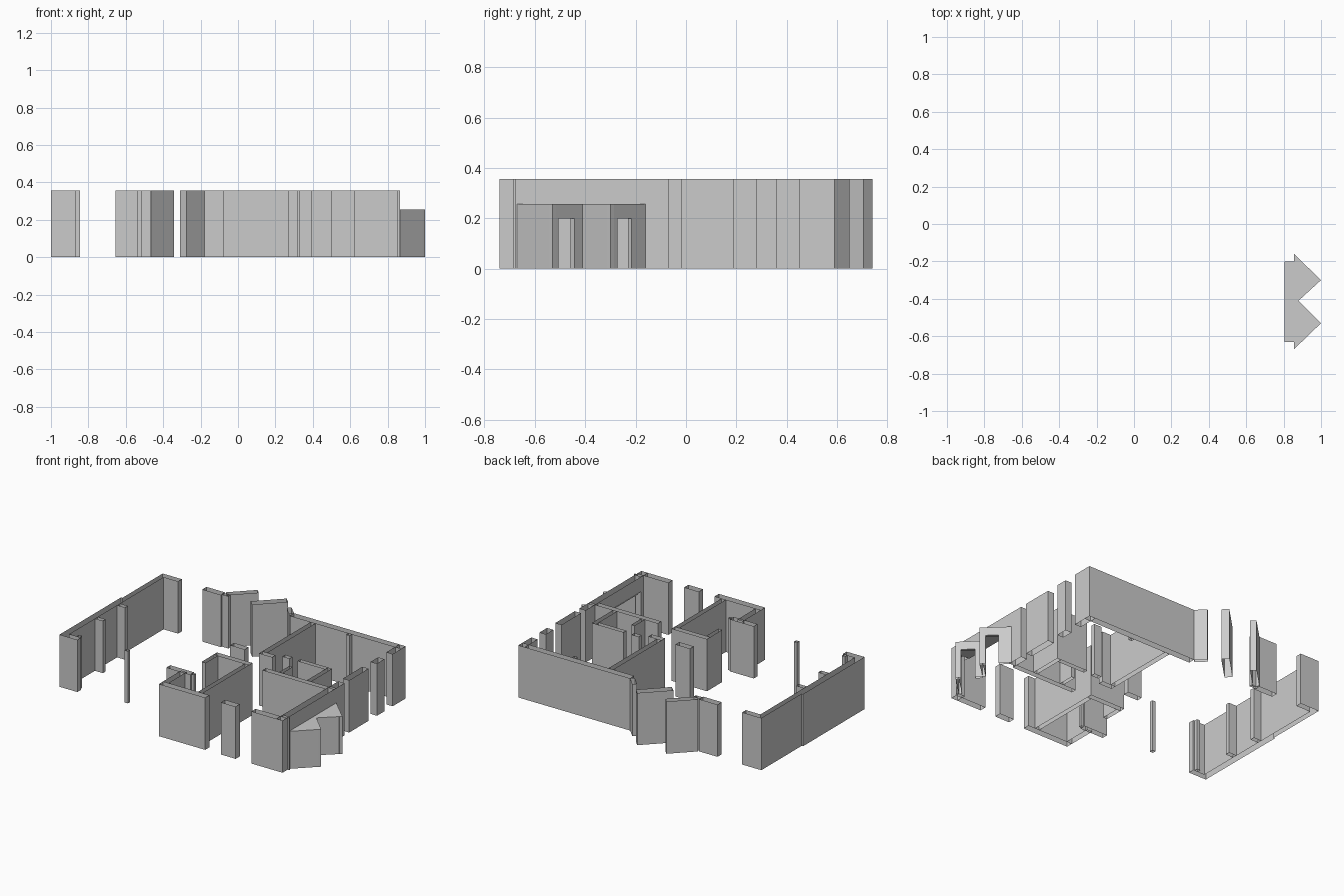
import bpy, bmesh
from mathutils import Vector

if "Cube" in bpy.data.objects:
    bpy.data.objects.remove(bpy.data.objects["Cube"])

H = 0.357     # wall height
BAY = 0.256   # bay height
DOOR = 0.20   # bay opening height
R = 0.855     # outer face of the right wall


def prism(name, pts, z0=0.0, z1=H, bottom=False, top=False):
    """Upright shell over a plan outline; open at the ends unless capped."""
    bm = bmesh.new()
    lo = [bm.verts.new((x, y, z0)) for x, y in pts]
    hi = [bm.verts.new((x, y, z1)) for x, y in pts]
    n = len(pts)
    for i in range(n):
        j = (i + 1) % n
        bm.faces.new((lo[i], lo[j], hi[j], hi[i]))
    if bottom:
        bm.faces.new(lo[::-1])
    if top:
        bm.faces.new(hi)
    me = bpy.data.meshes.new(name)
    bm.to_mesh(me)
    bm.free()
    ob = bpy.data.objects.new(name, me)
    bpy.context.collection.objects.link(ob)
    return ob


def wall(name, x0, x1, y0, y1, z0=0.0, z1=H):
    return prism(name, [(x0, y0), (x1, y0), (x1, y1), (x0, y1)], z0, z1)


def slab(name, p, q, t, z0=0.0, z1=H, bottom=False):
    """Wall of thickness t on the left of the line p-q."""
    p, q = Vector(p), Vector(q)
    d = (q - p).normalized()
    n = Vector((-d.y, d.x)) * t
    return prism(name, [p, q, q + n, p + n], z0, z1, bottom)


# Left outer wall: stepped outline with returns at both ends, plus pilasters
prism("left_wall", [(-1, -.50), (-.865, -.50), (-.865, -.46), (-.955, -.46),
                    (-.955, .56), (-.845, .56), (-.845, .60), (-.99, .60),
                    (-.99, .165), (-1, .165)])
for i, y in enumerate((-.17, .07)):
    wall(f"left_pilaster_{i}", -.955, -.895, y - .012, y + .018)
wall("left_front_nub", -.90, -.875, -.46, -.435)
wall("column", -.537, -.513, -.457, -.433)

# Back wall with end stub and slanted walls
wall("back_wall", .01, R, .545, .59)
wall("back_left_stub", -.655, -.515, .55, .595)
wall("back_left_jamb", -.515, -.465, .56, .585)
slab("back_slant_a", (-.37, .74), (-.51, .60), .04)
slab("back_slant_b", (-.15, .74), (-.31, .58), .05)
slab("back_slant_jamb", (.01, .59), (-.05, .65), .03)
wall("back_pilaster", .455, .48, .52, .545)

# Right wall piers between the windows, and the wall above the bay
for i, (y0, y1) in enumerate(((.45, .59), (.28, .36), (-.02, .19), (-.18, -.07), (-.74, -.67))):
    wall(f"right_pier_{i}", R - .047, R, y0, y1)
wall("right_wall_over_bay", R - .047, R, -.67, -.16, BAY, H)
wall("right_corner_strip", R, .867, -.685, -.675)

# Front wall piers
for i, (x0, x1) in enumerate(((-.08, .27), (.39, .50), (.62, R))):
    wall(f"front_pier_{i}", x0, x1, -.74, -.695)

# Front middle room
wall("room_left_wall", -.08, -.04, -.695, -.50)
wall("room_left_return", -.18, 0, -.515, -.475)
wall("room_left_jamb", 0, .02, -.505, -.485)
wall("room_back_wall", -.05, .217, -.19, -.155)
wall("room_right_wall", .185, .217, -.695, -.19)
wall("room_back_return", -.05, -.02, -.32, -.19)

# Central pier, partitions and small service rooms
wall("central_pier", -.045, .065, -.02, .02)
wall("back_partition", .17, .205, .02, .545)
wall("back_partition_return", .17, .27, -.015, .02)
wall("corridor_wall", .33, R - .047, -.205, -.17)
wall("service_front_a", .315, .37, .03, .06)
wall("service_front_b", .43, .64, .03, .06)
wall("service_side_a", .43, .455, -.17, -.06)
wall("service_side_b", .64, .67, -.17, .06)

# Zigzag bay: solid sides alternate with sides that have an opening
zig = [(R, -.67), (1, -.53), (.88, -.41), (1, -.30), (R, -.16)]
for i in range(4):
    p, q = Vector(zig[i]), Vector(zig[i + 1])
    if i % 2 == 0:
        slab(f"bay_side_{i}", p, q, .02, 0, BAY)
    else:
        a, b = p.lerp(q, .2), p.lerp(q, .72 if i == 1 else .6)
        slab(f"bay_jamb_a_{i}", p, a, .02, 0, BAY)
        slab(f"bay_jamb_b_{i}", b, q, .02, 0, BAY)
        slab(f"bay_lintel_{i}", a, b, .02, DOOR, BAY, True)

# Bay roof, one flat zigzag, and the strip under the wall
prism("bay_roof", zig, BAY - .004, BAY, True, True)
prism("bay_head", [(.805, -.63), (R, -.63), (R, -.20), (.805, -.20)],
      BAY - .004, BAY, True, True)
